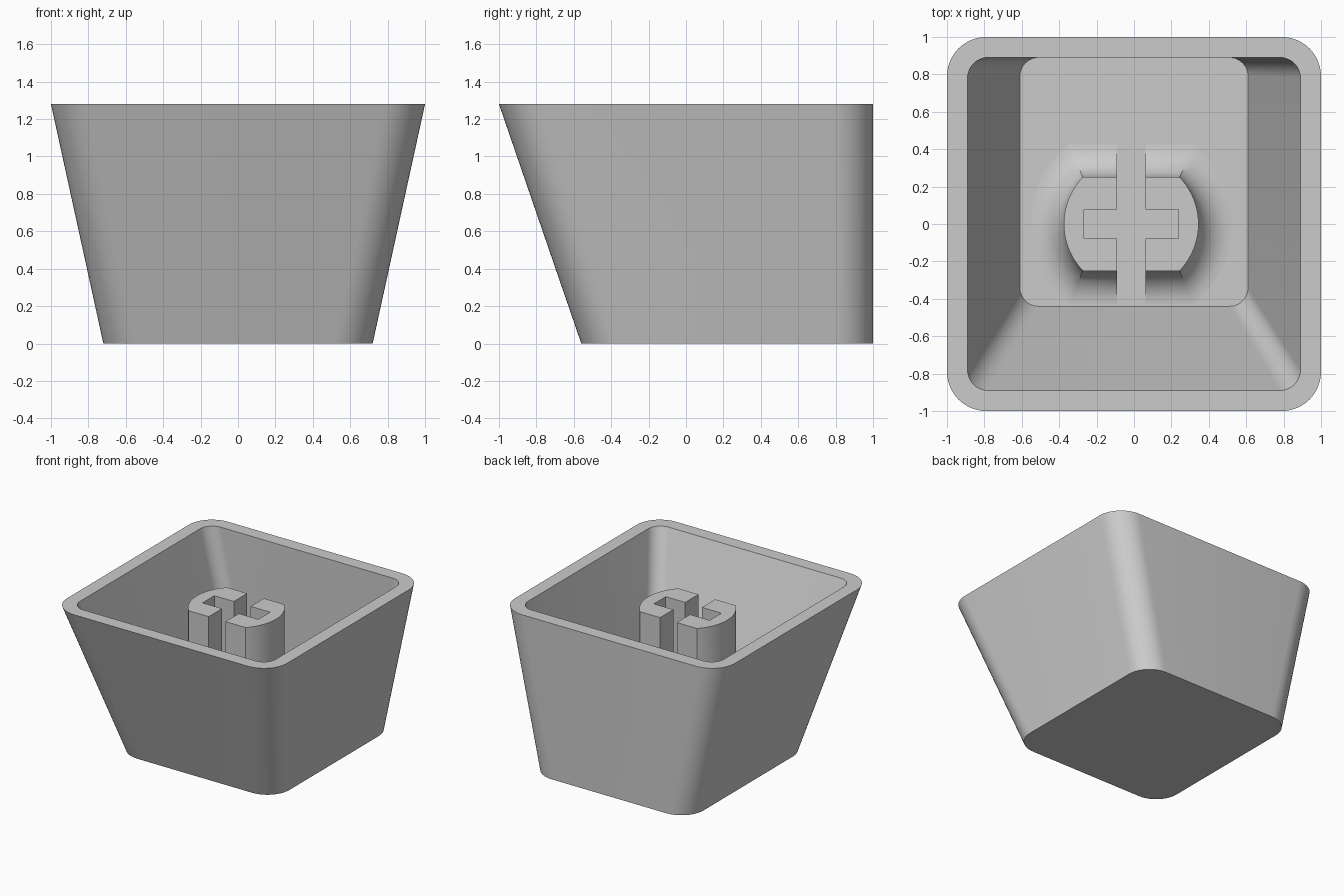
import bpy
import bmesh
from math import sin, cos, pi, sqrt, asin

if "Cube" in bpy.data.objects:
    bpy.data.objects.remove(bpy.data.objects["Cube"], do_unlink=True)

HEIGHT, FLOOR, STEM_TOP = 1.28, 0.11, 1.165
STEM_X = -0.015

grey = bpy.data.materials.new("plain grey")
grey.use_nodes = True
COLOUR = (0.6, 0.6, 0.6, 1)
grey.diffuse_color = COLOUR
grey.node_tree.nodes["Principled BSDF"].inputs["Base Color"].default_value = COLOUR


def rounded_rect(x, y0, y1, r, z, steps=12):
    """Ring of points round a rectangle that is symmetric in x."""
    corners = [(x - r, y1 - r), (r - x, y1 - r), (r - x, y0 + r), (x - r, y0 + r)]
    return [(cx + r * cos((q + i / steps) * pi / 2),
             cy + r * sin((q + i / steps) * pi / 2), z)
            for q, (cx, cy) in enumerate(corners) for i in range(steps + 1)]


def stem_ring(grow, z, steps=20):
    """Circle with flat front and back, grown outward by an offset."""
    r, flat = 0.36 + grow, 0.25 + grow
    a = asin(flat / r)
    return [(STEM_X + r * cos(side + a * (2 * i / steps - 1)),
             r * sin(side + a * (2 * i / steps - 1)), z)
            for side in (0, pi) for i in range(steps + 1)]


def loft(name, rings):
    """Skin a list of rings and close both ends."""
    bm = bmesh.new()
    rows = [[bm.verts.new(p) for p in ring] for ring in rings]
    n = len(rows[0])
    for low, high in zip(rows, rows[1:]):
        for i in range(n):
            j = (i + 1) % n
            bm.faces.new((low[i], low[j], high[j], high[i]))
    bm.faces.new(rows[0][::-1])
    bm.faces.new(rows[-1])
    bmesh.ops.recalc_face_normals(bm, faces=bm.faces)
    mesh = bpy.data.meshes.new(name)
    bm.to_mesh(mesh)
    bm.free()
    obj = bpy.data.objects.new(name, mesh)
    bpy.context.collection.objects.link(obj)
    mesh.materials.append(grey)
    return obj


def select(obj):
    bpy.ops.object.select_all(action='DESELECT')
    obj.select_set(True)
    bpy.context.view_layer.objects.active = obj


def cut_box(obj, half_x, half_y):
    """Cut an upright slot through the stem."""
    box = [(STEM_X + half_x, half_y), (STEM_X - half_x, half_y),
           (STEM_X - half_x, -half_y), (STEM_X + half_x, -half_y)]
    cutter = loft("slot_cutter", [[(x, y, z) for x, y in box] for z in (-0.2, 1.5)])
    cutter.hide_render = True
    mod = obj.modifiers.new("slot", 'BOOLEAN')
    mod.operation, mod.solver, mod.object = 'DIFFERENCE', 'EXACT', cutter
    select(obj)
    bpy.ops.object.modifier_apply(modifier=mod.name)
    bpy.data.objects.remove(cutter, do_unlink=True)


# Hollow tapered shell: outside up, over the rim, down to the inner floor
shell = loft("shell", [
    rounded_rect(0.72, -0.56, 1, 0.2, 0),
    rounded_rect(1, -1, 1, 0.21, HEIGHT),
    rounded_rect(0.89, -0.89, 0.89, 0.11, HEIGHT),
    rounded_rect(0.61, -0.44, 0.89, 0.1, FLOOR),
])

# Stem with a flared foot, then its cross-shaped slot
FLARE, STEPS = 0.18, 10
foot = []
for k in range(STEPS + 1):
    a = k / STEPS * pi / 2
    foot.append(stem_ring(FLARE * (1 - sin(a)), FLOOR + FLARE * (1 - cos(a))))
stem = loft("stem", [stem_ring(FLARE, FLOOR - 0.02)] + foot + [stem_ring(0, STEM_TOP)])
cut_box(stem, 0.076, 0.7)
cut_box(stem, 0.253, 0.077)

for obj in (shell, stem):
    select(obj)
    bpy.ops.object.shade_smooth_by_angle()
